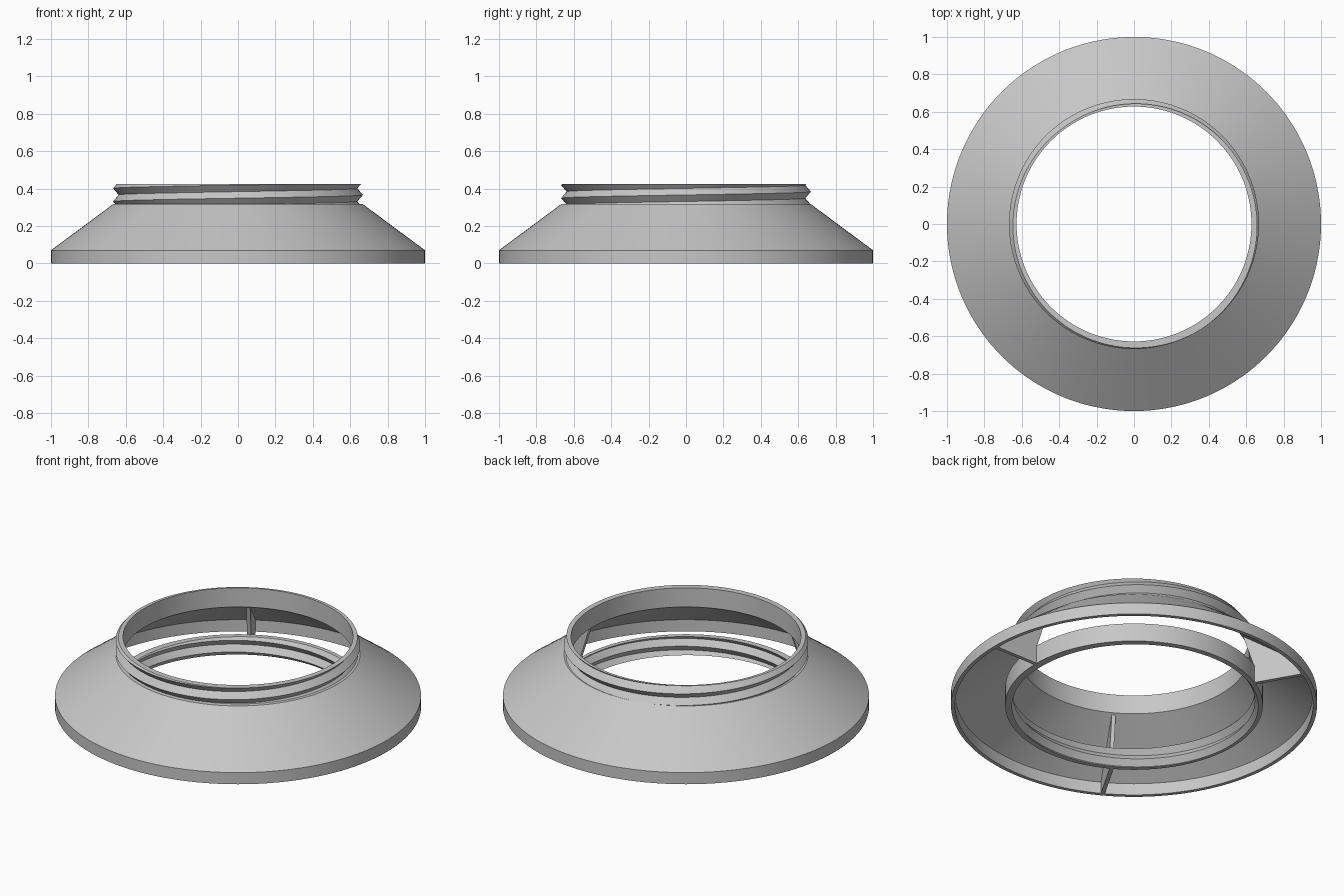
import bpy
import bmesh
from math import tau, cos, sin, radians, floor

SEGMENTS = 144
PITCH = 0.07

if "Cube" in bpy.data.objects:
    bpy.data.objects.remove(bpy.data.objects["Cube"], do_unlink=True)

grey = bpy.data.materials.new("light_grey")
grey.use_nodes = True
grey.diffuse_color = (0.57, 0.57, 0.57, 1)
grey.node_tree.nodes["Principled BSDF"].inputs["Base Color"].default_value = grey.diffuse_color


def finish(name, bm):
    """Clean the mesh, link it and shade it."""
    bmesh.ops.remove_doubles(bm, verts=bm.verts, dist=1e-5)
    bmesh.ops.dissolve_degenerate(bm, edges=bm.edges, dist=1e-5)
    bmesh.ops.recalc_face_normals(bm, faces=bm.faces)
    mesh = bpy.data.meshes.new(name)
    bm.to_mesh(mesh)
    bm.free()
    mesh.materials.append(grey)
    obj = bpy.data.objects.new(name, mesh)
    bpy.context.collection.objects.link(obj)
    bpy.ops.object.select_all(action="DESELECT")
    obj.select_set(True)
    bpy.context.view_layer.objects.active = obj
    bpy.ops.object.shade_smooth_by_angle(angle=radians(20))
    return obj


def thread(angle, crest, low, high, r_root, r_crest):
    """Zigzag thread section at one angle, trimmed between two heights."""
    start = crest + PITCH * angle / tau
    first = floor((low - crest) / (PITCH / 2)) - 4
    points = []
    for k in range(first, first + 12):
        z = min(max(start + k * PITCH / 2, low), high)
        phase = ((z - start) / PITCH) % 1
        points.append((r_root + (r_crest - r_root) * abs(1 - 2 * phase), z))
    return points


def sweep(name, section):
    """Revolve a closed section that may vary with the angle."""
    bm = bmesh.new()
    columns = []
    for i in range(SEGMENTS + 1):
        a = tau * i / SEGMENTS
        columns.append([bm.verts.new((r * cos(a), r * sin(a), z)) for r, z in section(a)])
    for c, d in zip(columns, columns[1:]):
        for j in range(len(c)):
            n = (j + 1) % len(c)
            bm.faces.new((c[j], d[j], d[n], c[n]))
    return finish(name, bm)


# Conical skirt with a male threaded neck
def skirt_section(a):
    return ([(0.978, 0), (1, 0), (1, 0.07), (0.667, 0.317)]
            + thread(a, 0.366, 0.317, 0.425, 0.638, 0.668)
            + [(0.628, 0.425), (0.628, 0.31), (0.978, 0.07)])


# Lower collar with a matching female thread
def collar_section(a):
    return thread(a, 0.034, 0, 0.11, 0.66, 0.686) + [(0.704, 0.11), (0.704, 0)]


sweep("threaded_skirt", skirt_section)
sweep("threaded_collar", collar_section)

# Three radial ribs joining the collar to the skirt
RIB = [(0.70, 0), (0.985, 0), (0.985, 0.07), (0.65, 0.313), (0.635, 0.313), (0.70, 0.11)]
for i in range(3):
    a = tau * i / 3
    bm = bmesh.new()
    sides = []
    for t in (-0.011, 0.011):
        sides.append([bm.verts.new((r * cos(a) - t * sin(a), r * sin(a) + t * cos(a), z))
                      for r, z in RIB])
        bm.faces.new(sides[-1])
    for j in range(len(RIB)):
        n = (j + 1) % len(RIB)
        bm.faces.new((sides[0][j], sides[0][n], sides[1][n], sides[1][j]))
    finish(f"rib_{i + 1}", bm)
